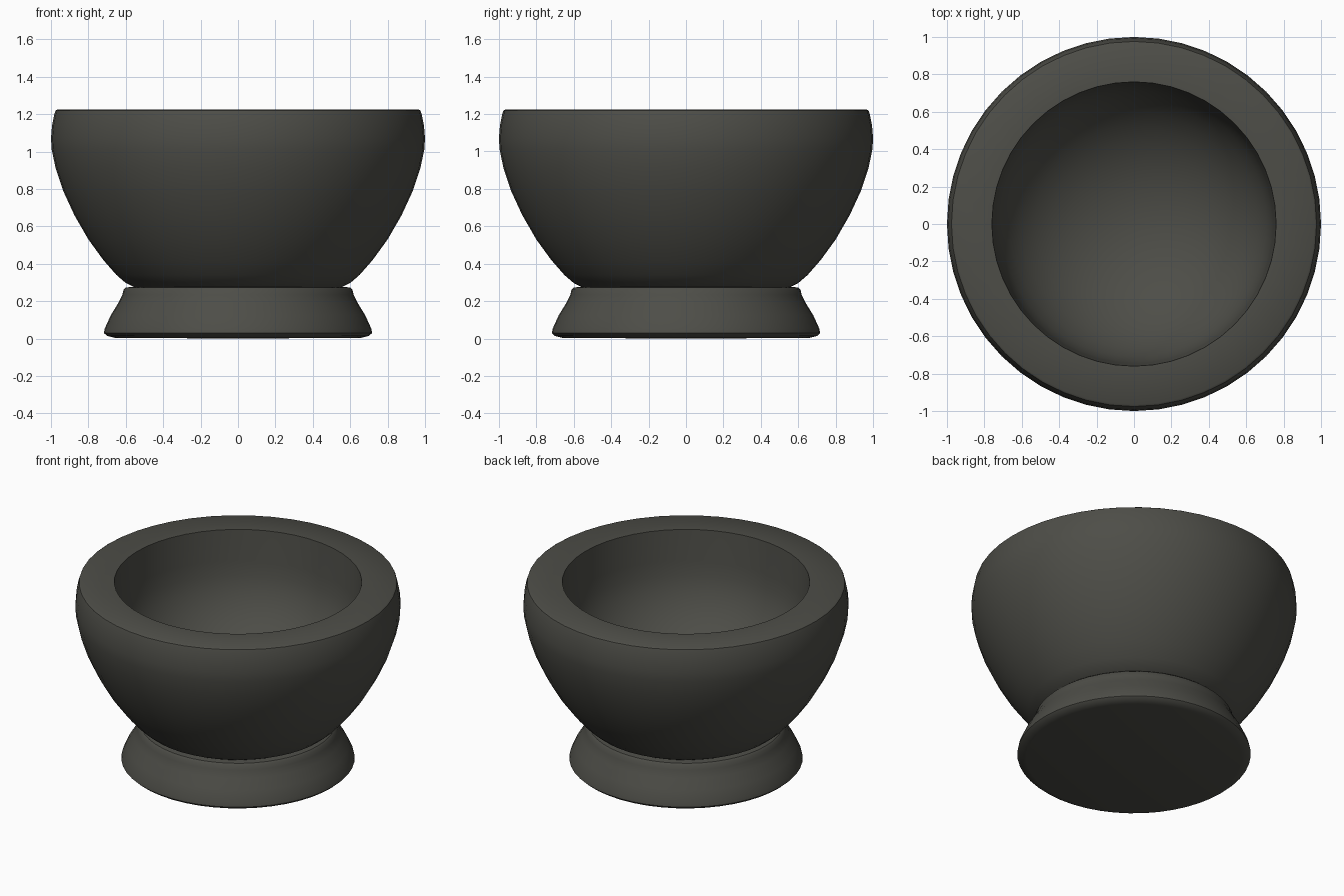
import bpy, bmesh, math

if "Cube" in bpy.data.objects:
    bpy.data.objects.remove(bpy.data.objects["Cube"])

# Dark stone colour
stone = bpy.data.materials.new("dark grey stone")
stone.diffuse_color = (0.075, 0.075, 0.064, 1)
stone.use_nodes = True
stone.node_tree.nodes["Principled BSDF"].inputs["Base Color"].default_value = stone.diffuse_color


def lathe(name, profile, sides):
    """Revolve an (r, z) profile around z; r = 0 ends close the surface."""
    bm = bmesh.new()
    verts = [bm.verts.new((r, 0, z)) for r, z in profile]
    edges = [bm.edges.new(pair) for pair in zip(verts, verts[1:])]
    bmesh.ops.spin(bm, geom=verts + edges, cent=(0, 0, 0), axis=(0, 0, 1),
                   angle=math.tau, steps=sides, use_merge=True)
    bmesh.ops.remove_doubles(bm, verts=bm.verts, dist=0.0005)
    bmesh.ops.recalc_face_normals(bm, faces=bm.faces)
    mesh = bpy.data.meshes.new(name)
    bm.to_mesh(mesh)
    bm.free()
    mesh.materials.append(stone)
    obj = bpy.data.objects.new(name, mesh)
    bpy.context.collection.objects.link(obj)
    bpy.ops.object.select_all(action='DESELECT')
    obj.select_set(True)
    bpy.context.view_layer.objects.active = obj
    bpy.ops.object.shade_smooth_by_angle(angle=math.radians(35))
    return obj


# Flared foot: flat base, rounded lower edge, narrow top ledge
foot = [(0, 0), (0.66, 0.004), (0.70, 0.014), (0.717, 0.03), (0.712, 0.055),
        (0.68, 0.125), (0.64, 0.19), (0.618, 0.235), (0.612, 0.262),
        (0.60, 0.273)]

# Bowl outside, rounded up to the flat thick rim
outside = [(0.56, 0.277), (0.60, 0.297), (0.65, 0.34), (0.72, 0.42),
           (0.80, 0.53), (0.875, 0.66), (0.935, 0.79), (0.975, 0.91),
           (0.996, 1.01), (1.0, 1.07), (0.994, 1.14), (0.982, 1.20),
           (0.976, 1.218), (0.965, 1.225)]

# Hollow: steep wall below the rim, then a rounded floor
wall_z, radius, floor_z = 1.02, 0.745, 0.40
hollow = [(0.76, 1.225)]
for i in range(11):
    a = math.pi / 2 * i / 10
    hollow.append((radius * math.cos(a), wall_z - (wall_z - floor_z) * math.sin(a)))

lathe("footed_mortar_bowl", foot + outside + hollow, 48)
